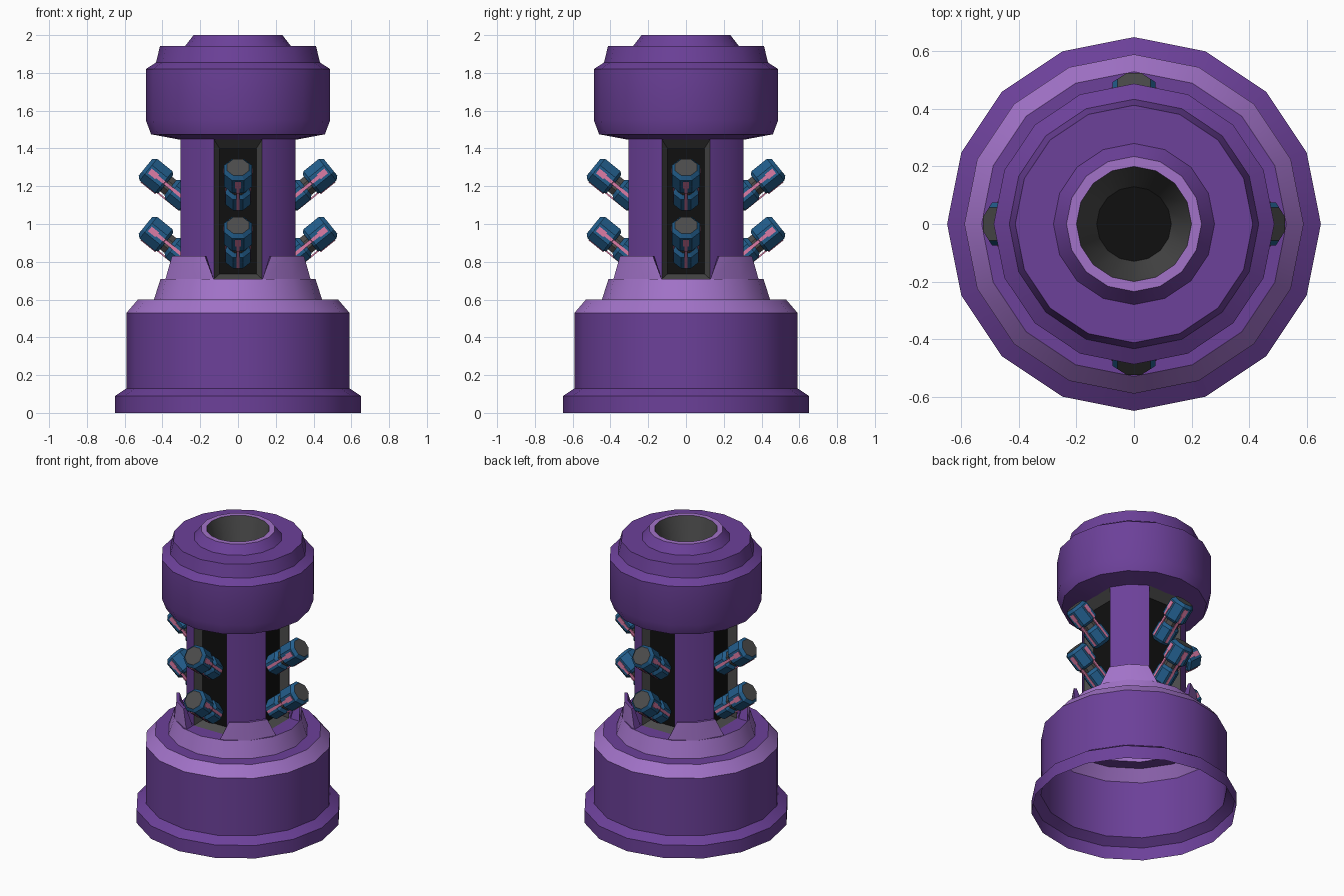
import bpy, bmesh, math
from mathutils import Matrix, Vector

if "Cube" in bpy.data.objects:
    bpy.data.objects.remove(bpy.data.objects["Cube"])


def material(name, rgb):
    m = bpy.data.materials.new(name)
    m.diffuse_color = (*rgb, 1)
    m.use_nodes = True
    m.node_tree.nodes["Principled BSDF"].inputs["Base Color"].default_value = m.diffuse_color
    return m


PURPLE = material("purple", (0.15, 0.052, 0.32))
LILAC = material("light_purple", (0.36, 0.17, 0.58))
GREY = material("dark_grey", (0.07, 0.07, 0.07))
BLACK = material("black", (0.005, 0.005, 0.005))
BLUE = material("blue", (0.016, 0.11, 0.26))
PINK = material("pink", (0.72, 0.2, 0.38))


def finish(name, bm, mats, smooth=True):
    bmesh.ops.remove_doubles(bm, verts=bm.verts, dist=1e-5)
    me = bpy.data.meshes.new(name)
    bm.to_mesh(me)
    bm.free()
    for m in mats:
        me.materials.append(m)
    if smooth:
        me.shade_smooth()
        me.set_sharp_from_angle(angle=math.radians(30))
    ob = bpy.data.objects.new(name, me)
    bpy.context.collection.objects.link(ob)
    return ob


def lathe(bm, profile, colours, n=16, phase=0.0, matrix=Matrix()):
    """Revolve (radius, height) points; one colour index per band."""
    rings = []
    for r, z in profile:
        angles = [phase + 2 * math.pi * i / n for i in range(n)]
        rings.append([bm.verts.new(matrix @ Vector((r * math.cos(a), r * math.sin(a), z)))
                      for a in angles])
    for a, b, c in zip(rings, rings[1:], colours):
        for i in range(n):
            j = (i + 1) % n
            bm.faces.new((a[i], a[j], b[j], b[i])).material_index = c


def polar(r, deg, z):
    a = math.radians(deg)
    return Vector((r * math.cos(a), r * math.sin(a), z))


# Base: open shell with a lilac shoulder and collar
bm = bmesh.new()
lathe(bm, [(0.65, 0), (0.65, 0.09), (0.59, 0.13), (0.59, 0.53), (0.53, 0.60),
           (0.445, 0.60), (0.41, 0.71), (0.30, 0.71)],
      [0, 0, 0, 1, 0, 1, 0])
finish("base", bm, [PURPLE, LILAC])

# Head: drum with stepped cap and a grey funnel in the top
bm = bmesh.new()
lathe(bm, [(0.30, 1.445), (0.46, 1.475), (0.488, 1.55), (0.488, 1.82), (0.434, 1.855),
           (0.413, 1.942), (0.28, 1.942), (0.235, 2.0), (0.20, 2.0), (0.13, 1.72), (0, 1.72)],
      [0, 0, 0, 0, 0, 0, 0, 1, 2, 3])
finish("head", bm, [PURPLE, LILAC, GREY, BLACK])

for k in range(4):
    turn = Matrix.Rotation(k * math.pi / 2, 4, 'Z')

    # Column strip on the diagonal
    bm = bmesh.new()
    low = [bm.verts.new(turn @ polar(0.33, d, 0.70)) for d in (22.5, 45, 67.5)]
    top = [bm.verts.new(turn @ polar(0.33, d, 1.45)) for d in (22.5, 45, 67.5)]
    for i in range(2):
        bm.faces.new((low[i], low[i + 1], top[i + 1], top[i]))
    finish("column_strip", bm, [PURPLE])

    # Collar tab: wedge standing on the collar in front of the strip
    bm = bmesh.new()
    lo = [bm.verts.new(turn @ polar(r, d, 0.71)) for r, d in ((0.405, 18.7), (0.41, 45), (0.405, 71.3))]
    hi = [bm.verts.new(turn @ polar(r, d, 0.83)) for r, d in ((0.391, 26.6), (0.395, 45), (0.391, 63.4))]
    inner_hi = [bm.verts.new(turn @ polar(0.372, d, 0.83)) for d in (26.6, 45, 63.4)]
    inner_lo = [bm.verts.new(turn @ polar(0.34, d, 0.71)) for d in (22.5, 45, 67.5)]
    rows = [lo, hi, inner_hi, inner_lo]
    for c, (a, b) in enumerate(zip(rows, rows[1:])):
        for i in range(2):
            bm.faces.new((a[i], a[i + 1], b[i + 1], b[i])).material_index = int(c > 0)
    for i in (0, 2):
        side = [row[i] for row in rows]
        bm.faces.new(side if i == 0 else side[::-1]).material_index = 1
    bmesh.ops.recalc_face_normals(bm, faces=bm.faces)
    finish("collar_tab", bm, [LILAC, PURPLE])

    # Slot: grey bevelled frame around a black recessed panel
    bm = bmesh.new()
    outer = [(-0.127, 0.71), (0.127, 0.71), (0.127, 1.447), (-0.127, 1.447)]
    inner = [(-0.098, 0.735), (0.098, 0.735), (0.098, 1.40), (-0.098, 1.40)]
    o = [bm.verts.new(turn @ Vector((0.305, y, z))) for y, z in outer]
    p = [bm.verts.new(turn @ Vector((0.25, y, z))) for y, z in inner]
    for i in range(4):
        j = (i + 1) % 4
        bm.faces.new((o[i], o[j], p[j], p[i]))
    bm.faces.new(p).material_index = 1
    finish("slot", bm, [GREY, BLACK], smooth=False)

    # Two pods per slot, tilted up and out
    for tip_z in (1.30, 0.993):
        d, u = math.cos(math.radians(39)), math.sin(math.radians(39))
        place = turn @ Matrix(((u, 0, d, 0.49), (0, 1, 0, 0), (-d, 0, u, tip_z), (0, 0, 0, 1)))
        f = 1 / math.cos(math.pi / 8)
        bm = bmesh.new()
        profile = [(0, -0.30), (0.05, -0.30), (0.066, -0.28), (0.066, -0.19), (0.05, -0.17),
                   (0.05, -0.14), (0.06, -0.14), (0.074, -0.125), (0.074, -0.02), (0.057, 0), (0, 0)]
        lathe(bm, [(r * f, s) for r, s in profile], [0, 0, 0, 0, 1, 0, 0, 0, 0, 1],
              8, math.pi / 8, place)
        # Pink stripes on both sides and the underside
        for a in (-90, 0, 90):
            spin = place @ Matrix.Rotation(math.radians(a), 4, 'Z')
            for r, s0, s1, w in ((0.074, -0.08, -0.03, 0.032), (0.074, -0.13, -0.08, 0.018),
                                 (0.064, -0.28, -0.13, 0.018)):
                m = spin @ Matrix.Translation((r, 0, (s0 + s1) / 2)) @ Matrix.Diagonal((0.008, w, s1 - s0, 1))
                cube = bmesh.ops.create_cube(bm, size=1, matrix=m)
                for face in {q for v in cube["verts"] for q in v.link_faces}:
                    face.material_index = 2
        finish("pod", bm, [BLUE, GREY, PINK], smooth=False)
